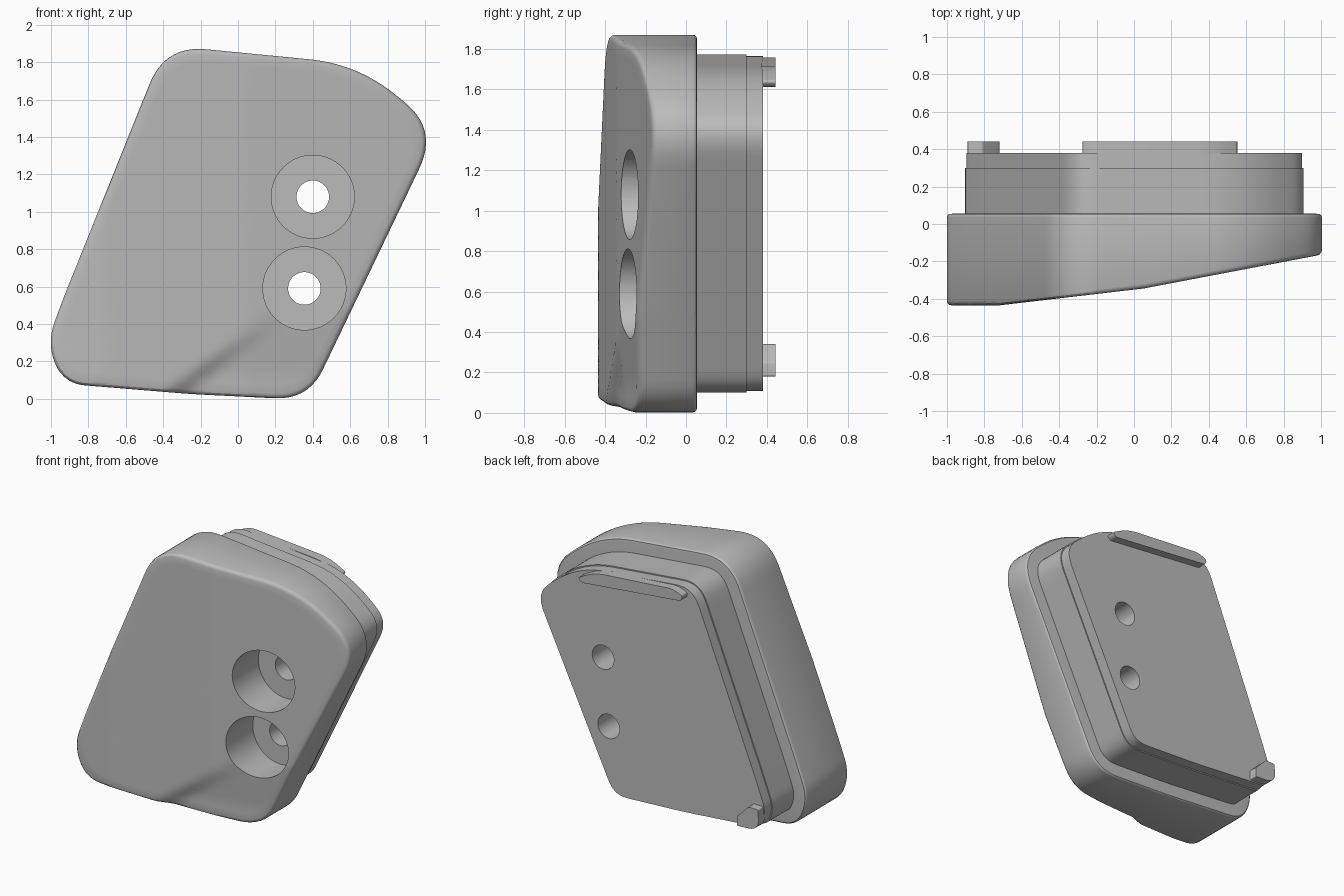
import bpy, bmesh, math
from mathutils import Vector

if "Cube" in bpy.data.objects:
    bpy.data.objects.remove(bpy.data.objects["Cube"])

grey = bpy.data.materials.new("plain grey")
grey.use_nodes = True
grey.diffuse_color = (0.5, 0.5, 0.5, 1)
grey.node_tree.nodes["Principled BSDF"].inputs["Base Color"].default_value = grey.diffuse_color


def rounded(corners, steps=10):
    """Round each (x, z, cut) corner of a polygon with a small curve."""
    points = []
    for i, (x, z, cut) in enumerate(corners):
        here = Vector((x, z))
        before = Vector(corners[i - 1][:2])
        after = Vector(corners[(i + 1) % len(corners)][:2])
        a = here + (before - here).normalized() * cut
        b = here + (after - here).normalized() * cut
        for s in range(steps + 1):
            t = s / steps
            points.append(a * (1 - t) ** 2 + here * 2 * t * (1 - t) + b * t * t)
    return points


def resample(points, count):
    """Spread points evenly along a closed outline."""
    loop = points + points[:1]
    lengths = [(q - p).length for p, q in zip(loop, loop[1:])]
    step, result, i, start = sum(lengths) / count, [], 0, 0.0
    for k in range(count):
        while start + lengths[i] < k * step:
            start += lengths[i]
            i += 1
        t = (k * step - start) / max(lengths[i], 1e-9)
        result.append(loop[i].lerp(loop[i + 1], t))
    return result


def inset(points, distance):
    result = []
    for i, p in enumerate(points):
        along = (points[(i + 1) % len(points)] - points[i - 1]).normalized()
        result.append(p + Vector((-along.y, along.x)) * distance)
    return result


def loft(name, rings):
    """Skin a stack of rings of 3D points and cap both ends."""
    bm = bmesh.new()
    loops = [[bm.verts.new(p) for p in ring] for ring in rings]
    for a, b in zip(loops, loops[1:]):
        for i in range(len(a)):
            bm.faces.new((a[i - 1], a[i], b[i], b[i - 1]))
    bm.faces.new(loops[0])
    bm.faces.new(loops[-1])
    bmesh.ops.recalc_face_normals(bm, faces=bm.faces)
    mesh = bpy.data.meshes.new(name)
    bm.to_mesh(mesh)
    bm.free()
    mesh.materials.append(grey)
    obj = bpy.data.objects.new(name, mesh)
    bpy.context.collection.objects.link(obj)
    return obj


def flat_ring(points, y):
    return [(p.x, y, p.y) for p in points]


def prism(name, points, y0, y1):
    return loft(name, [flat_ring(points, y0), flat_ring(points, y1)])


def drill(obj, centre, radius, y0, y1):
    circle = [Vector((centre[0] + radius * math.cos(a * math.tau / 64),
                      centre[1] + radius * math.sin(a * math.tau / 64))) for a in range(64)]
    cutter = prism("hole_cutter", circle, y0, y1)
    cutter.hide_render = True
    mod = obj.modifiers.new("hole", 'BOOLEAN')
    mod.operation, mod.solver, mod.object = 'DIFFERENCE', 'EXACT', cutter
    bpy.context.view_layer.objects.active = obj
    bpy.ops.object.modifier_apply(modifier=mod.name)
    bpy.data.objects.remove(cutter)


def smooth(obj, degrees=30):
    bpy.ops.object.select_all(action='DESELECT')
    obj.select_set(True)
    bpy.context.view_layer.objects.active = obj
    bpy.ops.object.shade_smooth_by_angle(angle=math.radians(degrees))


def front_y(p):
    """Sloping front face, with a shallow dip below the diagonal crease."""
    if p.x < -0.72:
        y = -0.435
    elif p.x < 0.05:
        y = -0.435 + 0.117 * (p.x + 0.72)
    else:
        y = -0.345 + 0.19 * (p.x - 0.05)
    below = 0.81 * (0.05 - p.y) + 0.59 * (p.x + 0.4)
    t = min(max(below / 0.1, 0), 1)
    fade = min(max((0.48 - p.y) / 0.35, 0), 1)
    return y + 0.04 * t * t * (3 - 2 * t) * fade


# Slanted outline, counter-clockwise from the bottom
outline = resample(rounded([
    (-0.25, 0.025, 0.1), (0.376, -0.006, 0.18), (1.07, 1.44, 0.23),
    (0.64, 1.79, 0.26), (-0.39, 1.89, 0.22), (-0.925, 0.56, 0.05),
    (-1.03, 0.28, 0.14), (-0.92, 0.08, 0.1)]), 180)
holes = [(0.4, 1.08), (0.355, 0.59)]

# Main body: rounded back rim, straight wall, rounded front rim, sloping face
rings = [flat_ring(inset(outline, 0.03), 0.055)]
for a in (60, 30, 0):
    r = math.radians(a)
    rings.append(flat_ring(inset(outline, 0.02 * (1 - math.cos(r))), 0.035 + 0.02 * math.sin(r)))
for a in (0, 30, 60, 90):
    r = math.radians(a)
    shrunk = inset(outline, 0.025 * (1 - math.cos(r)))
    rings.append([(p.x, front_y(p) + 0.025 * (1 - math.sin(r)), p.y) for p in shrunk])
face_edge, middle = inset(outline, 0.025), Vector((0, 0.94))
for k in range(1, 20):
    ring = [p.lerp(middle, k / 20) for p in face_edge]
    rings.append([(p.x, front_y(p), p.y) for p in ring])
body = loft("main_body", rings)
for c in holes:
    drill(body, c, 0.222, -0.6, -0.02)
    drill(body, c, 0.087, -0.1, 0.2)
smooth(body)

# Stepped plug and its back plate
for name, gap, y0, y1 in (("plug", 0.098, 0.04, 0.3), ("back_plate", 0.106, 0.295, 0.38)):
    part = prism(name, inset(outline, gap), y0, y1)
    for c in holes:
        drill(part, c, 0.087, y0 - 0.1, y1 + 0.1)
    smooth(part)

# Locating ridge along the top and locating peg in the low corner
ridge = rounded([(-0.27, 1.69, 0.02), (0.53, 1.61, 0.02), (0.56, 1.64, 0.02),
                 (0.42, 1.71, 0.08), (-0.2, 1.76, 0.04), (-0.28, 1.73, 0.02)], 5)
smooth(prism("top_ridge", ridge, 0.37, 0.442))
peg = rounded([(-0.9, 0.19, 0.09), (-0.72, 0.18, 0.01),
               (-0.72, 0.25, 0.01), (-0.81, 0.34, 0.01), (-0.885, 0.34, 0.01)], 6)
smooth(prism("corner_peg", peg, 0.37, 0.442))
